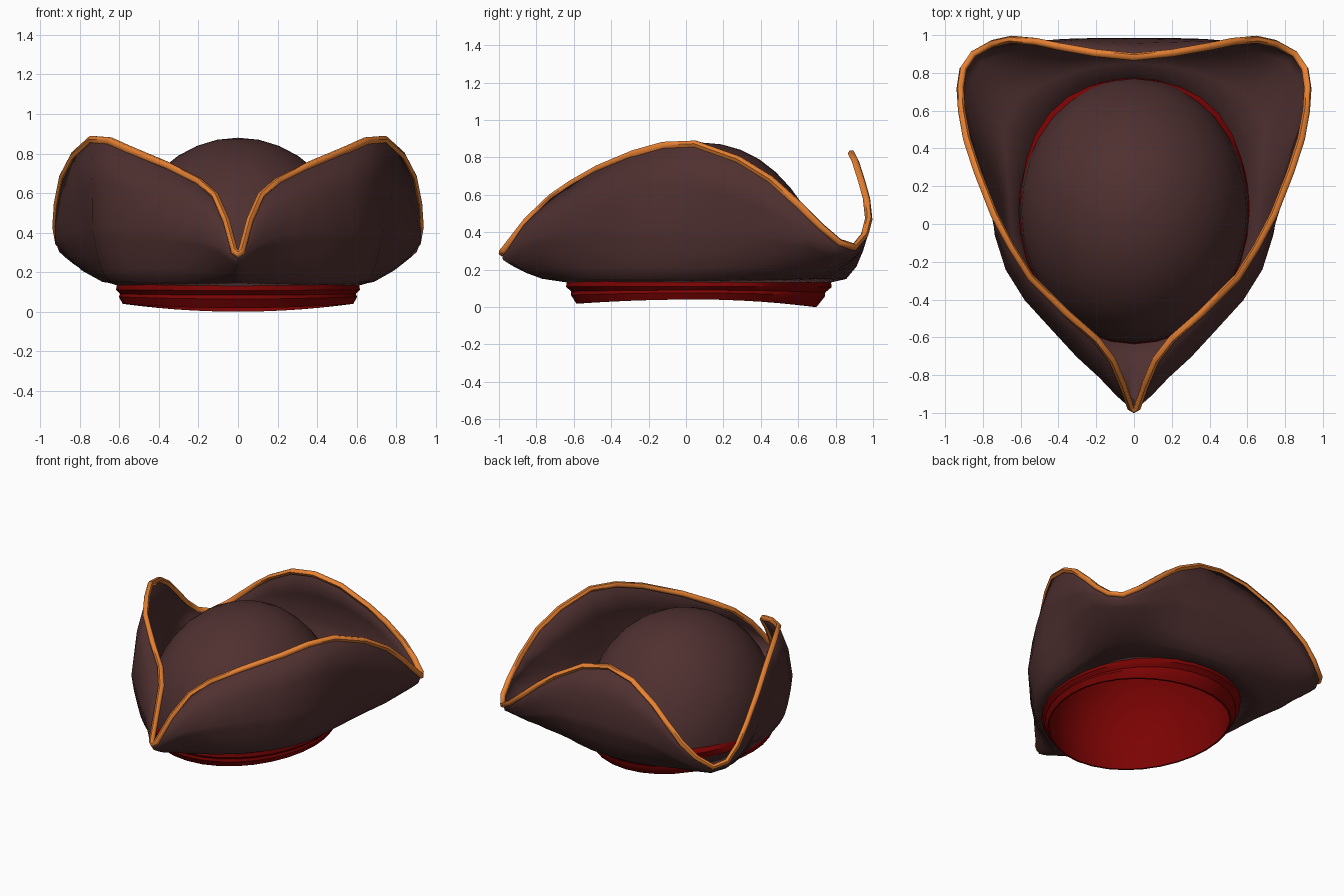
import bpy, bmesh, math
from mathutils import Vector

if "Cube" in bpy.data.objects:
    bpy.data.objects.remove(bpy.data.objects["Cube"])


def material(name, rgb):
    m = bpy.data.materials.new(name)
    m.diffuse_color = (*rgb, 1)
    m.use_nodes = True
    m.node_tree.nodes["Principled BSDF"].inputs["Base Color"].default_value = m.diffuse_color
    return m


BROWN = material("brown_felt", (0.080, 0.030, 0.030))
RED = material("red_lining", (0.20, 0.001, 0.001))
GOLD = material("orange_trim", (0.80, 0.22, 0.032))

CY, RX, RY = 0.07, 0.605, 0.70   # crown ellipse
SEG = 32


def ellipse(a, s, z):
    return Vector((RX * s * math.sin(a), CY - RY * s * math.cos(a), z))


def loft(name, rings, mat, angle=60, flip=False):
    """Skin closed rings of equal length; a one-point ring makes a pole."""
    bm = bmesh.new()
    vs = [[bm.verts.new(p) for p in r] for r in rings]
    for a, b in zip(vs, vs[1:]):
        n = len(a)
        for i in range(n):
            j = (i + 1) % n
            f = (a[i], a[j], b[0]) if len(b) == 1 else (a[i], a[j], b[j], b[i])
            bm.faces.new(f[::-1] if flip else f)
    me = bpy.data.meshes.new(name)
    bm.to_mesh(me)
    bm.free()
    ob = bpy.data.objects.new(name, me)
    bpy.context.collection.objects.link(ob)
    me.materials.append(mat)
    bpy.ops.object.select_all(action='DESELECT')
    ob.select_set(True)
    bpy.context.view_layer.objects.active = ob
    bpy.ops.object.shade_smooth_by_angle(angle=math.radians(angle))
    return ob


def dome(scale, base, top):
    """Half ellipsoid rings, sloping more gently at the back."""
    rings = []
    for k in range(9):
        t = k / 9 * math.pi / 2
        z = base + (top - base) * math.sin(t)
        ring = [ellipse(2 * math.pi * i / SEG, scale * math.cos(t), z)
                for i in range(SEG)]
        for p in ring:
            if p.y > CY:
                p.y = CY + (p.y - CY) * (1 - 0.09 * math.sin(2 * t))
        rings.append(ring)
    return rings + [[Vector((0, CY, top))]]


# Crown
wall = [ellipse(2 * math.pi * i / SEG, 1.0, 0.13) for i in range(SEG)]
loft("crown", [wall] + dome(1.0, 0.2, 0.88), BROWN)

# Headband with two rolls, running on into the lining
band = []
for s, z, dip, swell in ((0.98, 0.21, 0, 0.02), (0.995, 0.185, 0, 0.05),
                         (1.02, 0.11, 0.1, 0), (0.985, 0.09, 0.3, 0),
                         (0.995, 0.075, 0.5, 0), (0.965, 0.04, 1, 0),
                         (0.945, 0.04, 1, 0)):
    ring = []
    for i in range(SEG):
        a = 2 * math.pi * i / SEG
        back = math.cos(a) < 0
        p = ellipse(a, s + swell * math.sin(2 * a) ** 2 * (1 if back else 0.3), z)
        # lower edge dips at the front and back
        p.z -= dip * math.cos(a) ** 2 * (0.04 if back else 0.022)
        p.y = CY + (p.y - CY) * (1 - 0.05 * dip) - dip * 0.014
        ring.append(p)
    band.append(ring)
loft("headband_and_lining", band + dome(0.955, 0.18, 0.855), RED, 40, flip=True)

# Right half of the brim edge, from front point to middle of the back
RIM = [(0, -.983, .29), (.018, -.97, .305), (.06, -.85, .46),
       (.115, -.72, .585), (.2, -.61, .66), (.36, -.47, .74), (.55, -.28, .82),
       (.65, -.12, .865), (.74, .05, .872), (.83, .28, .79), (.885, .45, .685),
       (.912, .6, .55), (.92, .72, .43), (.905, .82, .345), (.85, .9, .32),
       (.75, .955, .385), (.65, .977, .47), (.52, .965, .58), (.4, .94, .67),
       (.2, .905, .78), (0, .885, .82)]
# Widest line of the brim wall, at the same stations
BULGE = [(0, -.975, .255), (.03, -.958, .275), (.09, -.905, .33), (.18, -.81, .38),
         (.3, -.7, .4), (.42, -.57, .42), (.575, -.4, .42), (.675, -.24, .42),
         (.732, -.06, .42), (.755, .14, .42), (.815, .33, .41), (.885, .52, .39),
         (.922, .67, .365), (.9, .79, .305), (.84, .885, .28), (.735, .925, .295),
         (.62, .95, .33), (.49, .965, .38), (.37, .975, .42), (.19, .98, .43),
         (0, .98, .44)]


def mirrored(half):
    pts = [Vector(p) for p in half]
    return pts + [Vector((-p.x, p.y, p.z)) for p in pts[-2:0:-1]]


rim, bulge = mirrored(RIM), mirrored(BULGE)
inner = [ellipse(math.atan2(p.x / RX, (CY - p.y) / RY), 1.0, 0.135) for p in bulge]


def between(t):
    """Ring on the underside: gentle rise at the points, rounder at the walls."""
    ring = []
    for a, b in zip(inner, bulge):
        p = a.lerp(b, t)
        p.z = a.z + (b.z - a.z) * t ** (1.9 + (b.z - 0.25) * 6)
        ring.append(p)
    return ring


# Brim: flares out from the band, then turns up to the edge
upper = [b.lerp(r, 0.5) + Vector((b.x - r.x, b.y - r.y, 0)) * 0.2
         for b, r in zip(bulge, rim)]
brim = loft("brim", [inner, between(0.4), between(0.65), between(0.82),
                     between(0.93), bulge, upper, rim], BROWN)
thick = brim.modifiers.new("thickness", 'SOLIDIFY')
thick.thickness = 0.01
thick.offset = 0

# Trim cord along the brim edge
cu = bpy.data.curves.new("brim_trim", 'CURVE')
cu.dimensions = '3D'
cu.bevel_depth = 0.02
cu.bevel_resolution = 1
sp = cu.splines.new('POLY')
sp.points.add(len(rim) - 1)
for pt, p in zip(sp.points, rim):
    pt.co = (*p, 1)
sp.use_cyclic_u = True
cu.materials.append(GOLD)
trim = bpy.data.objects.new("brim_trim", cu)
bpy.context.collection.objects.link(trim)
bpy.ops.object.select_all(action='DESELECT')
trim.select_set(True)
bpy.context.view_layer.objects.active = trim
bpy.ops.object.convert(target='MESH')
bpy.ops.object.shade_smooth_by_angle(angle=math.radians(60))
